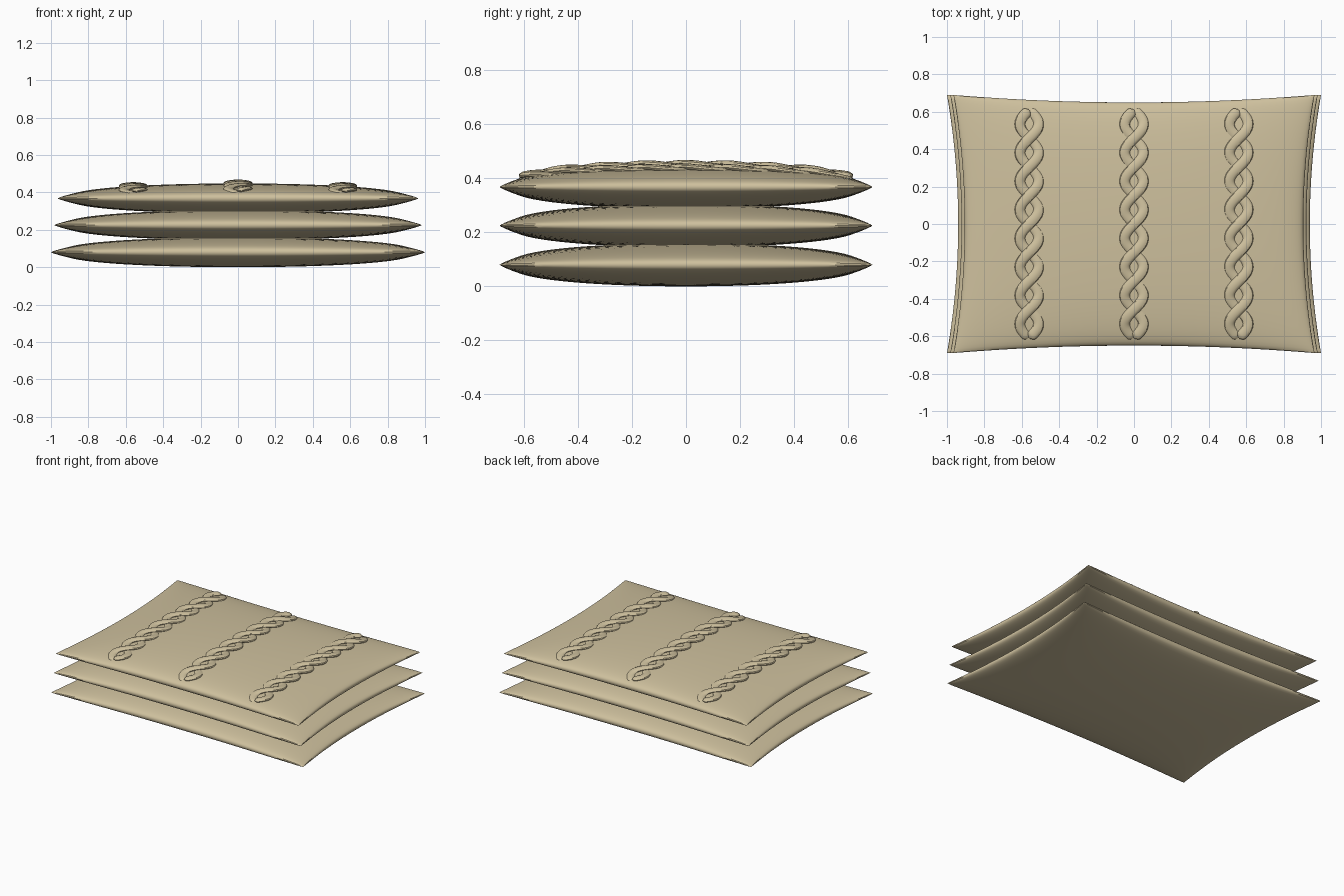
import bpy
import bmesh
import math

cube = bpy.data.objects.get("Cube")
if cube:
    bpy.data.objects.remove(cube)

# Linen colour shared by every part
linen = bpy.data.materials.new("tan_linen")
linen.use_nodes = True
linen.diffuse_color = (0.62, 0.53, 0.34, 1)
linen.node_tree.nodes["Principled BSDF"].inputs["Base Color"].default_value = linen.diffuse_color

HALF_DEPTH = 0.69
PUFF = 0.08
TOP_WIDTH, TOP_SEAM = 0.965, 0.368


def finish(bm, name):
    bmesh.ops.recalc_face_normals(bm, faces=bm.faces)
    mesh = bpy.data.meshes.new(name)
    bm.to_mesh(mesh)
    bm.free()
    mesh.materials.append(linen)
    obj = bpy.data.objects.new(name, mesh)
    bpy.context.collection.objects.link(obj)
    bpy.ops.object.select_all(action="DESELECT")
    obj.select_set(True)
    bpy.context.view_layer.objects.active = obj
    bpy.ops.object.shade_smooth_by_angle(angle=math.radians(35))
    return obj


def puff_height(u, v):
    return PUFF * max(0, (1 - u * u) * (1 - v * v)) ** 0.4


def pillow(name, half_width, seam):
    """Two puffed sheets joined at a seam whose sides curve inward."""
    bm = bmesh.new()
    for side in (1, -1):
        made = bmesh.ops.create_grid(bm, x_segments=48, y_segments=36, size=1)
        for vert in made["verts"]:
            u = math.sin(vert.co.x * math.pi / 2)
            v = math.sin(vert.co.y * math.pi / 2)
            vert.co = (u * (half_width - 0.06 * (1 - v * v)),
                       v * (HALF_DEPTH - 0.04 * (1 - u * u)),
                       seam + side * puff_height(u, v))
    bmesh.ops.remove_doubles(bm, verts=bm.verts, dist=0.0001)
    return finish(bm, name)


def surface_z(x, y):
    u = x / (TOP_WIDTH - 0.06 * (1 - (y / HALF_DEPTH) ** 2))
    v = y / (HALF_DEPTH - 0.04 * (1 - u * u))
    return TOP_SEAM + puff_height(u, v)


def strand(name, centre_x, turn):
    """One flattened cord winding along the top pillow."""
    bm = bmesh.new()
    steps, sides, lobes = 160, 12, 8
    length, sway, radius = 1.22, 0.05, 0.028
    rings = []
    for i in range(steps + 1):
        t = i / steps
        angle = math.pi * lobes * t
        y = length * (t - 0.5)
        x = centre_x + turn * sway * math.sin(angle)
        slope = turn * sway * math.cos(angle) * math.pi * lobes / length
        norm = math.hypot(1, slope)
        z = surface_z(centre_x, y) + 0.001 + turn * 0.007 * math.cos(angle)
        # Taper the two ends to rounded tips
        tip = min(1, min(t, 1 - t) / 0.015)
        size = radius * max(0.15, math.sqrt(1 - (1 - tip) ** 2))
        ring = []
        for k in range(sides):
            a = math.tau * k / sides
            across = size * math.cos(a)
            ring.append(bm.verts.new((x + across / norm, y - across * slope / norm,
                                      z + size * 0.45 * math.sin(a))))
        rings.append(ring)
    for low, high in zip(rings, rings[1:]):
        for k in range(sides):
            n = (k + 1) % sides
            bm.faces.new((low[k], low[n], high[n], high[k]))
    bm.faces.new(rings[0])
    bm.faces.new(rings[-1])
    return finish(bm, name)


# Stack of pillows, slightly narrower towards the top
pillow("bottom_pillow", 1.0, 0.08)
pillow("middle_pillow", 0.982, 0.225)
pillow("top_pillow", TOP_WIDTH, TOP_SEAM)

# Three twisted cable braids
for label, x in (("right", -0.56), ("centre", 0), ("left", 0.56)):
    strand(label + "_braid_strand_a", x, 1)
    strand(label + "_braid_strand_b", x, -1)
